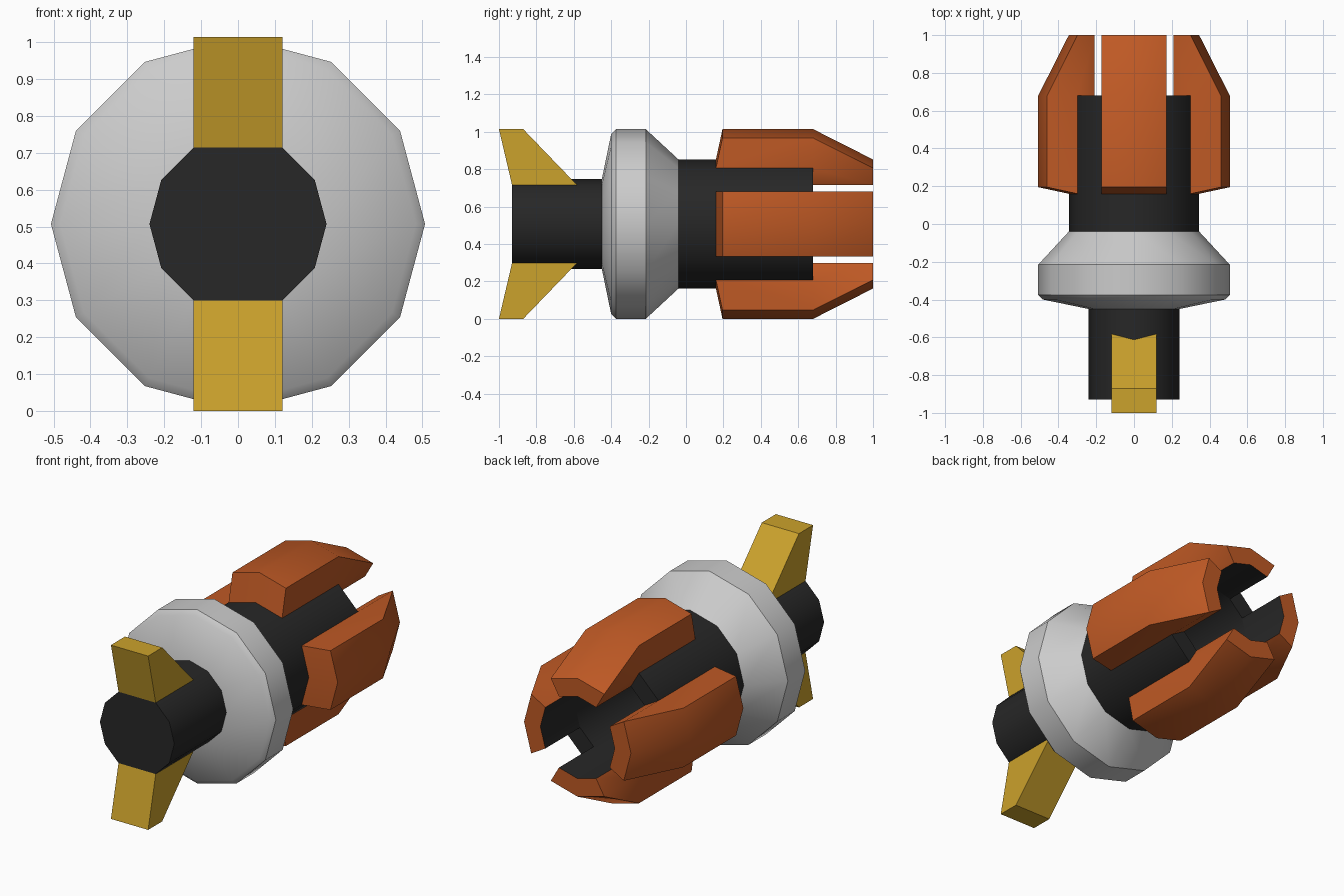
import bpy, bmesh
from math import sin, cos, radians, pi

if "Cube" in bpy.data.objects:
    bpy.data.objects.remove(bpy.data.objects["Cube"])

C = 0.507      # height of the long axis
SIDES = 12


def material(name, rgb):
    m = bpy.data.materials.new(name)
    m.diffuse_color = (*rgb, 1)
    m.use_nodes = True
    m.node_tree.nodes["Principled BSDF"].inputs["Base Color"].default_value = m.diffuse_color
    return m


black = material("black", (0.02, 0.02, 0.02))
orange = material("orange", (0.52, 0.1, 0.018))
gold = material("gold", (0.6, 0.36, 0.025))


def finish(bm, name, mats=(), smooth=True):
    me = bpy.data.meshes.new(name)
    bm.to_mesh(me)
    bm.free()
    for m in mats:
        me.materials.append(m)
    if smooth:
        me.shade_smooth()
        me.set_sharp_from_angle(angle=radians(35))
    ob = bpy.data.objects.new(name, me)
    bpy.context.collection.objects.link(ob)
    return ob


def lathe(name, profile, mats=()):
    """Spin (y, radius) points around the long axis."""
    bm = bmesh.new()
    rings = []
    for y, r in profile:
        angles = [2 * pi * i / SIDES for i in range(SIDES)]
        rings.append([bm.verts.new((r * cos(a), y, C + r * sin(a))) for a in angles])
    for p, q in zip(rings, rings[1:]):
        for i in range(SIDES):
            j = (i + 1) % SIDES
            bm.faces.new((p[i], q[i], q[j], p[j]))
    bmesh.ops.remove_doubles(bm, verts=bm.verts, dist=1e-5)
    return finish(bm, name, mats)


# Rear shaft, flared collar, and bored front barrel
lathe("rear_shaft", [(-0.93, 0), (-0.93, 0.24), (-0.45, 0.24)], [black])
lathe("collar", [(-0.45, 0.24), (-0.4, 0.482), (-0.375, 0.507),
                 (-0.215, 0.507), (-0.04, 0.345)])
lathe("barrel", [(-0.04, 0.345), (0.68, 0.345), (0.68, 0.24),
                 (0.16, 0.24), (0.16, 0)], [black])


def claw(name, turn):
    """Tapered jaw around the barrel, with a black inner wall."""
    bm = bmesh.new()

    def row(y, r, edge=None):
        ex, ez = edge or (r * cos(pi / 6), r * sin(pi / 6))
        pts = [(ex, -ez), (r, 0), (ex, ez)]
        return [bm.verts.new((u * cos(turn) - v * sin(turn), y,
                              C + u * sin(turn) + v * cos(turn))) for u, v in pts]

    outer = (0.46, 0.1725)
    rows = [row(0.16, 0.345), row(0.195, 0.507, outer), row(0.68, 0.507, outer),
            row(1, 0.345), row(1, 0.24), row(0.68, 0.24)]
    step = row(0.68, 0.345)
    for k, (p, q) in enumerate(zip(rows, rows[1:])):
        for i in (0, 1):
            f = bm.faces.new((p[i], q[i], q[i + 1], p[i + 1]))
            f.material_index = 1 if k == 4 else 0
    for s in (0, 2):
        r = [x[s] for x in rows]
        bm.faces.new((r[0], r[1], r[2], step[s]))
        bm.faces.new((step[s], r[2], r[3]))
        bm.faces.new((step[s], r[3], r[4], r[5]))
    bm.verts.remove(step[1])
    bmesh.ops.recalc_face_normals(bm, faces=bm.faces)
    finish(bm, name, [orange, black])


for n, side in enumerate(("right", "top", "left", "bottom")):
    claw(side + "_claw", n * pi / 2)


# Swept tail fins above and below the shaft
def fin(name, sign):
    bm = bmesh.new()
    outline = [(-0.93, 0.208), (-1, 0.507), (-0.87, 0.507), (-0.582, 0.208)]
    a, b = [[bm.verts.new((x, y, C + sign * h)) for y, h in outline]
            for x in (-0.12, 0.12)]
    bm.faces.new(a)
    bm.faces.new(b)
    for i in range(4):
        j = (i + 1) % 4
        bm.faces.new((a[i], a[j], b[j], b[i]))
    bmesh.ops.recalc_face_normals(bm, faces=bm.faces)
    finish(bm, name, [gold], smooth=False)


fin("upper_fin", 1)
fin("lower_fin", -1)
